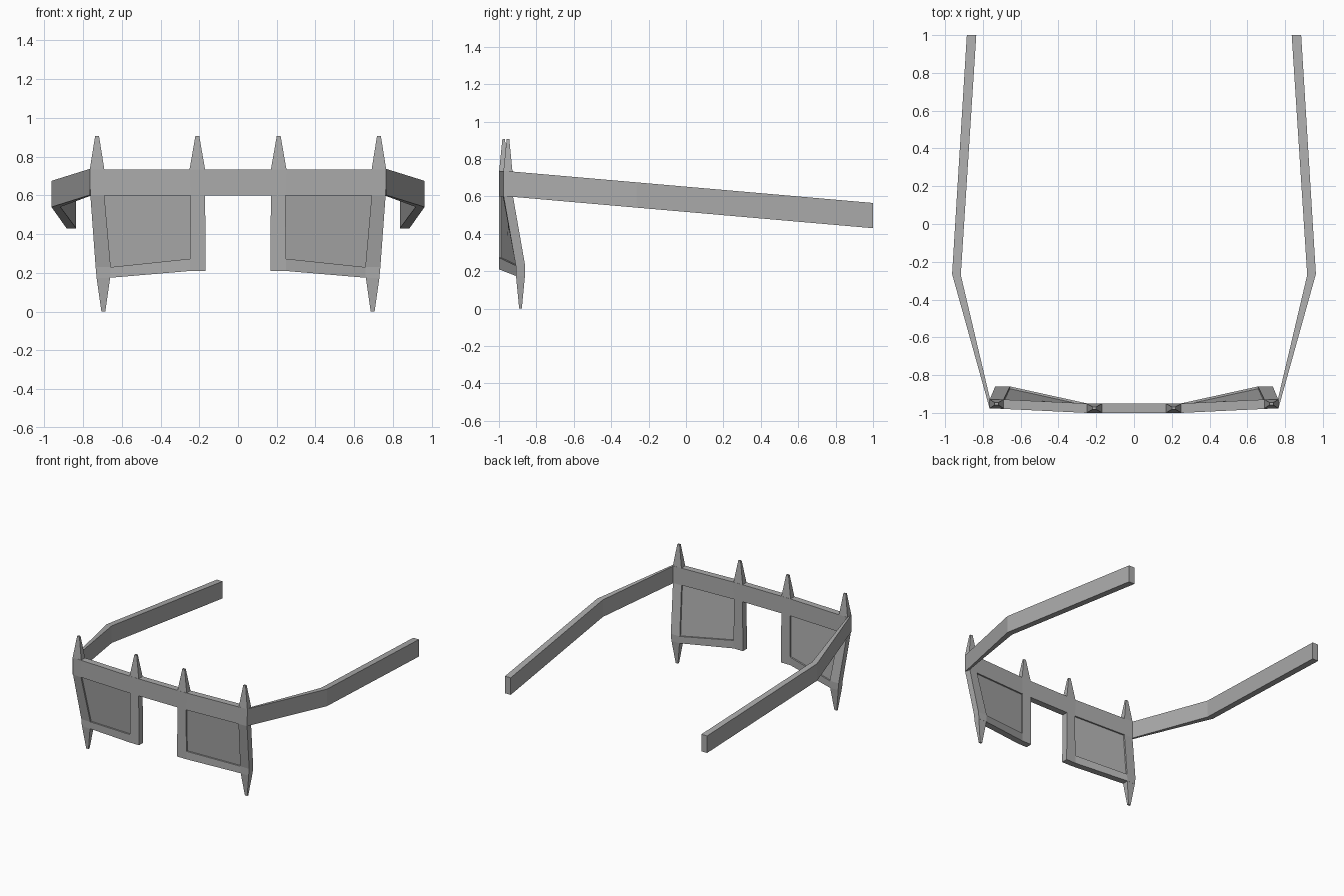
import bpy, bmesh

if "Cube" in bpy.data.objects:
    bpy.data.objects.remove(bpy.data.objects["Cube"])

# Dark grey used on every part
grey = bpy.data.materials.new("dark_grey")
grey.diffuse_color = (0.41, 0.41, 0.41, 1)
grey.use_nodes = True
grey.node_tree.nodes["Principled BSDF"].inputs["Base Color"].default_value = grey.diffuse_color


def finish(name, bm):
    """Turn a right-hand-side bmesh into an object mirrored across x = 0."""
    bmesh.ops.recalc_face_normals(bm, faces=bm.faces[:])
    me = bpy.data.meshes.new(name)
    bm.to_mesh(me)
    bm.free()
    me.materials.append(grey)
    ob = bpy.data.objects.new(name, me)
    bpy.context.collection.objects.link(ob)
    mirror = ob.modifiers.new("Mirror", 'MIRROR')
    mirror.use_clip = True
    mirror.merge_threshold = 0.0005
    return ob


def slab(name, points, quads, depth):
    """Thicken a sheet of quads along +y, leaving the mirror seam open."""
    bm = bmesh.new()
    front = [bm.verts.new(p) for p in points]
    back = [bm.verts.new((x, y + depth, z)) for x, y, z in points]
    count = {}
    for q in quads:
        bm.faces.new([front[i] for i in q])
        bm.faces.new([back[i] for i in reversed(q)])
        for a, b in zip(q, q[1:] + q[:1]):
            key = (min(a, b), max(a, b))
            count[key] = count.get(key, 0) + 1
    for (a, b), n in count.items():
        on_seam = points[a][0] == 0 and points[b][0] == 0
        if n == 1 and not on_seam:
            bm.faces.new((front[a], front[b], back[b], back[a]))
    return finish(name, bm)


def loft(name, sections):
    """Join a row of four-cornered sections and cap both ends."""
    bm = bmesh.new()
    rings = [[bm.verts.new(p) for p in s] for s in sections]
    for r, s in zip(rings, rings[1:]):
        for i in range(4):
            j = (i + 1) % 4
            bm.faces.new((r[i], r[j], s[j], s[i]))
    bm.faces.new(rings[0][::-1])
    bm.faces.new(rings[-1])
    return finish(name, bm)


def square(x, y, z, wx, wy):
    return [(x + sx * wx / 2, y + sy * wy / 2, z)
            for sx, sy in ((-1, -1), (1, -1), (1, 1), (-1, 1))]


# Front frame: brow bar plus a rim around each lens opening, swept back outward
frame = [
    (0, -1, .735), (.17, -1, .735), (.25, -1, .735), (.69, -.979, .735), (.765, -.975, .735),
    (0, -1, .60), (.17, -1, .60), (.245, -1, .60), (.69, -.979, .60), (.762, -.975, .60),
    (.167, -1, .27), (.248, -1, .273), (.657, -.91, .23), (.735, -.91, .23),
    (.167, -1, .21), (.248, -1, .21), (.66, -.91, .175), (.73, -.91, .175),
]
quads = [
    [0, 1, 6, 5], [1, 2, 7, 6], [2, 3, 8, 7], [3, 4, 9, 8],
    [6, 7, 11, 10], [8, 9, 13, 12],
    [10, 11, 15, 14], [11, 12, 16, 15], [12, 13, 17, 16],
]
slab("frame", frame, quads, 0.05)

# Lenses, recessed between the front and back of the rim
lens = [(x, y + 0.012, z) for x, y, z in (frame[i] for i in (7, 8, 12, 11))]
slab("lens", lens, [[0, 1, 2, 3]], 0.026)

# Spikes: centre x, centre y, base z, tip z, base width
for name, x, y, z0, z1, w in (
        ("inner_top_spike", .21, -.975, .735, .907, .08),
        ("outer_top_spike", .7275, -.952, .735, .907, .075),
        ("bottom_spike", .695, -.885, .175, 0, .07)):
    loft(name, [square(x, y, z0, w, .048), square(x, y, z1, .02, .014)])

# Temple arms: outer and inner plan points, sloping down towards the back
arm = []
for (xo, yo), (xi, yi) in (((.765, -.975), (.762, -.927)),
                           ((.963, -.265), (.917, -.27)),
                           ((.885, 1), (.835, 1))):
    zo, zi = (.737 - .172 * (y + .975) / 1.975 for y in (yo, yi))
    arm.append([(xo, yo, zo), (xi, yi, zi), (xi, yi, zi - .135), (xo, yo, zo - .135)])
loft("temple_arm", arm)
